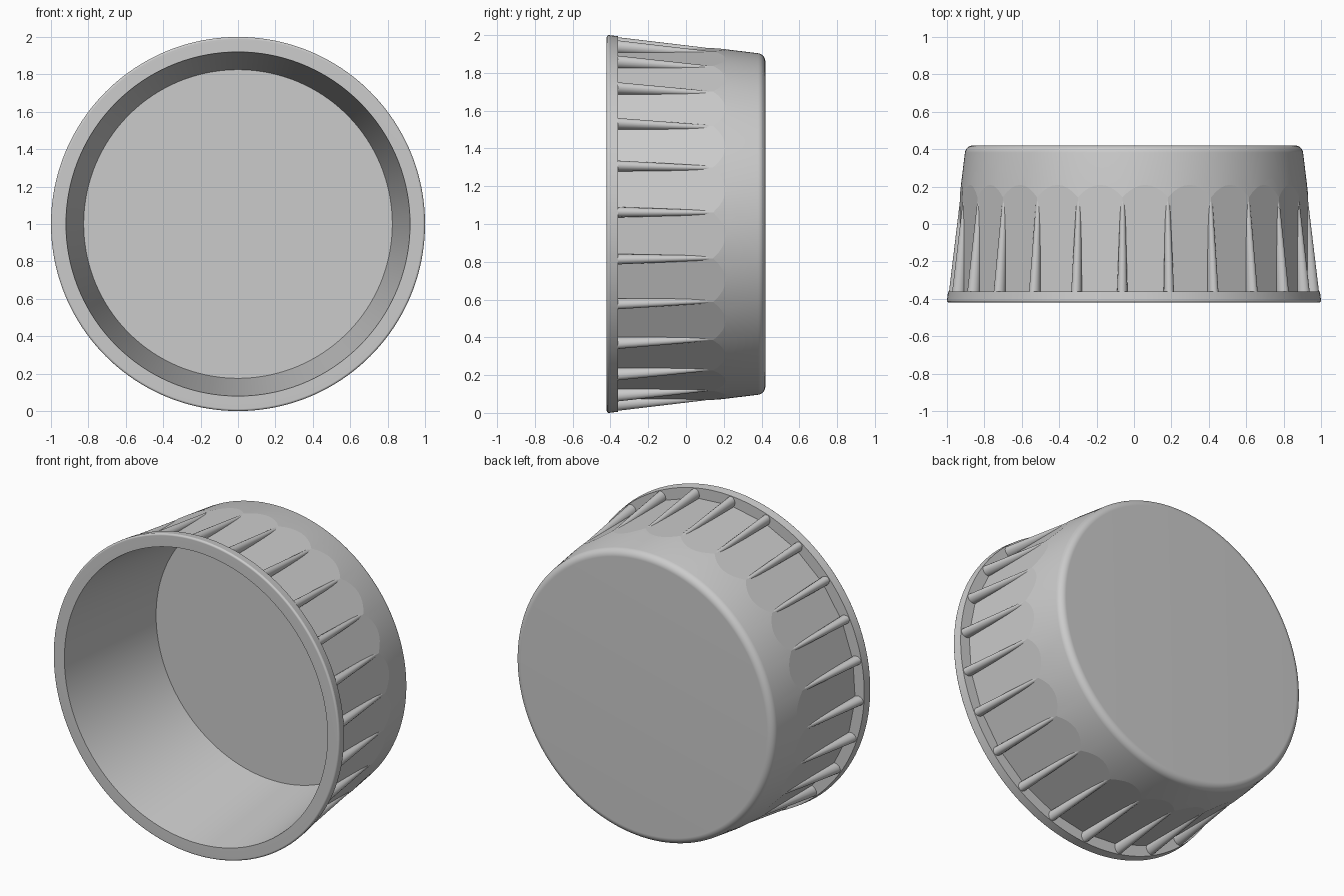
import bpy
import bmesh
from math import sin, cos, pi, radians

old = bpy.data.objects.get("Cube")
if old:
    bpy.data.objects.remove(old, do_unlink=True)

RIBS = 24
FIRST = radians(3.75)
PANEL = 0.925                  # distance of the flat panels from the axis
FRONT, LEDGE, BACK = -0.42, -0.36, 0.42

grey = bpy.data.materials.new("plain grey")
grey.use_nodes = True
colour = (0.6, 0.6, 0.6, 1)
grey.diffuse_color = colour
grey.node_tree.nodes["Principled BSDF"].inputs["Base Color"].default_value = colour


def point(r, a, y):
    return (r * cos(a), y, 1 + r * sin(a))


def cone(y):
    return 1 - 0.12 * (y - FRONT)


def finish(name, bm):
    bmesh.ops.recalc_face_normals(bm, faces=bm.faces)
    mesh = bpy.data.meshes.new(name)
    bm.to_mesh(mesh)
    bm.free()
    mesh.materials.append(grey)
    obj = bpy.data.objects.new(name, mesh)
    bpy.context.collection.objects.link(obj)
    return obj


def bridge(bm, a, b):
    n = len(a)
    for i in range(n):
        bm.faces.new((a[i], a[(i + 1) % n], b[(i + 1) % n], b[i]))


def revolve(name, profile, count, start=0, closed=False):
    bm = bmesh.new()
    rings = [[bm.verts.new(point(r, start + 2 * pi * i / count, y)) for i in range(count)]
             for r, y in profile]
    for a, b in zip(rings, rings[1:]):
        bridge(bm, a, b)
    if closed:
        bridge(bm, rings[-1], rings[0])
    else:
        bm.faces.new(rings[0])
        bm.faces.new(rings[-1])
    return finish(name, bm)


def smooth(obj, degrees):
    bpy.ops.object.select_all(action="DESELECT")
    obj.select_set(True)
    bpy.context.view_layer.objects.active = obj
    bpy.ops.object.shade_smooth_by_angle(angle=radians(degrees))


# Cup: tapered shell with a rounded back edge and a hollow open at the front
f, e = 0.045, 0.012
profile = [(0.825, 0.36), (0.92, FRONT), (cone(FRONT) - e, FRONT)]
profile += [(cone(FRONT) - e + e * sin(t), FRONT + e - e * cos(t))
            for t in (radians(4.5 * i) for i in range(1, 20))]
profile += [(cone(BACK - f) - f + f * cos(t), BACK - f + f * sin(t))
            for t in (radians(4.5 * i) for i in range(2, 21))]
cup = revolve("cup", profile, 192)

# Flat panels around the side, cut with a ring that has a many-sided hole
hole = PANEL / cos(pi / RIBS)
cutter = revolve("panel_cutter", [(hole, LEDGE), (1.3, LEDGE), (1.3, 0.6), (hole, 0.6)],
                 RIBS, FIRST, closed=True)
cutter.hide_render = True
cut = cup.modifiers.new("panels", "BOOLEAN")
cut.operation = "DIFFERENCE"
cut.solver = "EXACT"
cut.object = cutter
bpy.context.view_layer.objects.active = cup
bpy.ops.object.modifier_apply(modifier=cut.name)
bpy.data.objects.remove(cutter, do_unlink=True)
smooth(cup, 5)

# Grip ribs: tapered rounded bars between the panels
bm = bmesh.new()
sides = 16
# position along the cup, half width, half height
stations = [(LEDGE - 0.01, 0.028, 0.036), (0.11, 0.013, 0.013),
            (0.13, 0.011, 0.011), (0.145, 0.006, 0.006), (0.15, 0.002, 0.002)]
for k in range(RIBS):
    a = FIRST + 2 * pi * k / RIBS
    rings = []
    for y, w, h in stations:
        mid = cone(y) - 0.002 - h
        ring = []
        for i in range(sides):
            t = 2 * pi * i / sides
            r, s = mid + h * cos(t), w * sin(t)
            ring.append(bm.verts.new((r * cos(a) - s * sin(a), y,
                                      1 + r * sin(a) + s * cos(a))))
        rings.append(ring)
    for p, q in zip(rings, rings[1:]):
        bridge(bm, p, q)
    bm.faces.new(rings[0])
    bm.faces.new(rings[-1])
smooth(finish("grip_ribs", bm), 40)
